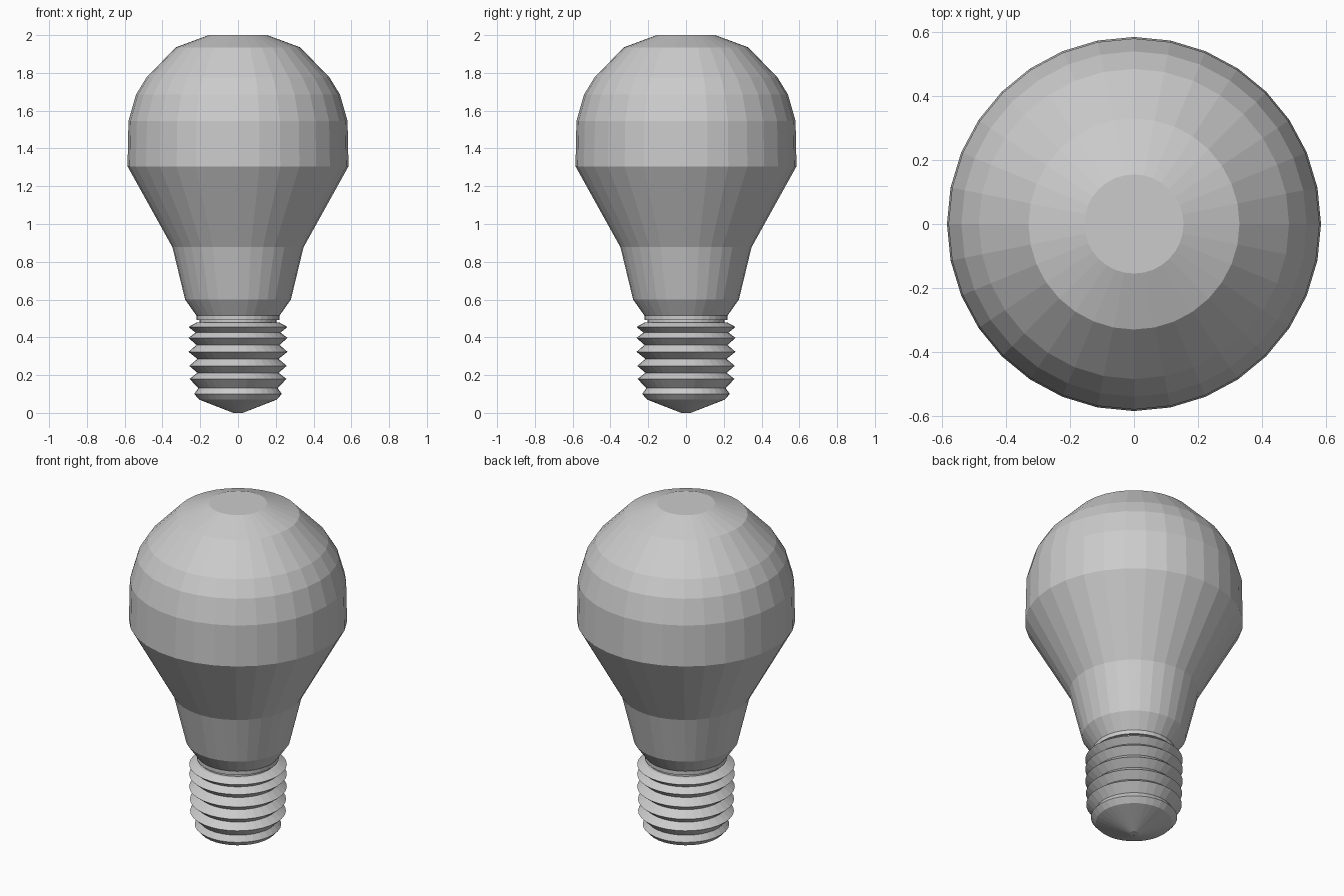
import bpy
import bmesh
from math import cos, sin, tau

SIDES = 32

cube = bpy.data.objects.get("Cube")
if cube:
    bpy.data.objects.remove(cube, do_unlink=True)


def make_material(name, value):
    mat = bpy.data.materials.new(name)
    mat.use_nodes = True
    colour = (value, value, value, 1)
    mat.diffuse_color = colour
    mat.node_tree.nodes["Principled BSDF"].inputs["Base Color"].default_value = colour
    return mat


def lathe(name, profile, mat):
    """Turn a bottom-to-top (radius, height) profile into a capped solid."""
    bm = bmesh.new()
    rings = [[bm.verts.new((r * cos(tau * i / SIDES), r * sin(tau * i / SIDES), z))
              for i in range(SIDES)] for r, z in profile]
    for low, high in zip(rings, rings[1:]):
        for i in range(SIDES):
            j = (i + 1) % SIDES
            bm.faces.new((low[i], low[j], high[j], high[i]))
    bm.faces.new(rings[0][::-1])
    bm.faces.new(rings[-1])
    mesh = bpy.data.meshes.new(name)
    bm.to_mesh(mesh)
    bm.free()
    mesh.materials.append(mat)
    obj = bpy.data.objects.new(name, mesh)
    bpy.context.collection.objects.link(obj)
    return obj


grey = make_material("plain grey", 0.6)

# Faceted glass bulb with a tapered neck
lathe("glass_bulb", [
    (0.22, 0.492), (0.22, 0.515), (0.28, 0.60), (0.347, 0.877),
    (0.585, 1.305), (0.58, 1.545), (0.54, 1.685), (0.485, 1.775),
    (0.33, 1.935), (0.155, 2.0)], grey)

# Screw base: pointed contact, then alternating thread ridges and grooves
ridges = [(0.232, 0.10), (0.257, 0.18), (0.258, 0.249),
          (0.262, 0.323), (0.262, 0.397), (0.262, 0.455)]
grooves = [(0.21, 0.132), (0.215, 0.212), (0.215, 0.286),
           (0.22, 0.36), (0.225, 0.425), (0.22, 0.478)]
thread = [point for pair in zip(ridges, grooves) for point in pair]
lathe("screw_base", [(0.025, 0.0), (0.205, 0.07)] + thread, grey)

# Narrow collar joining the base to the glass
lathe("collar", [(0.205, 0.47), (0.205, 0.50)], grey)
